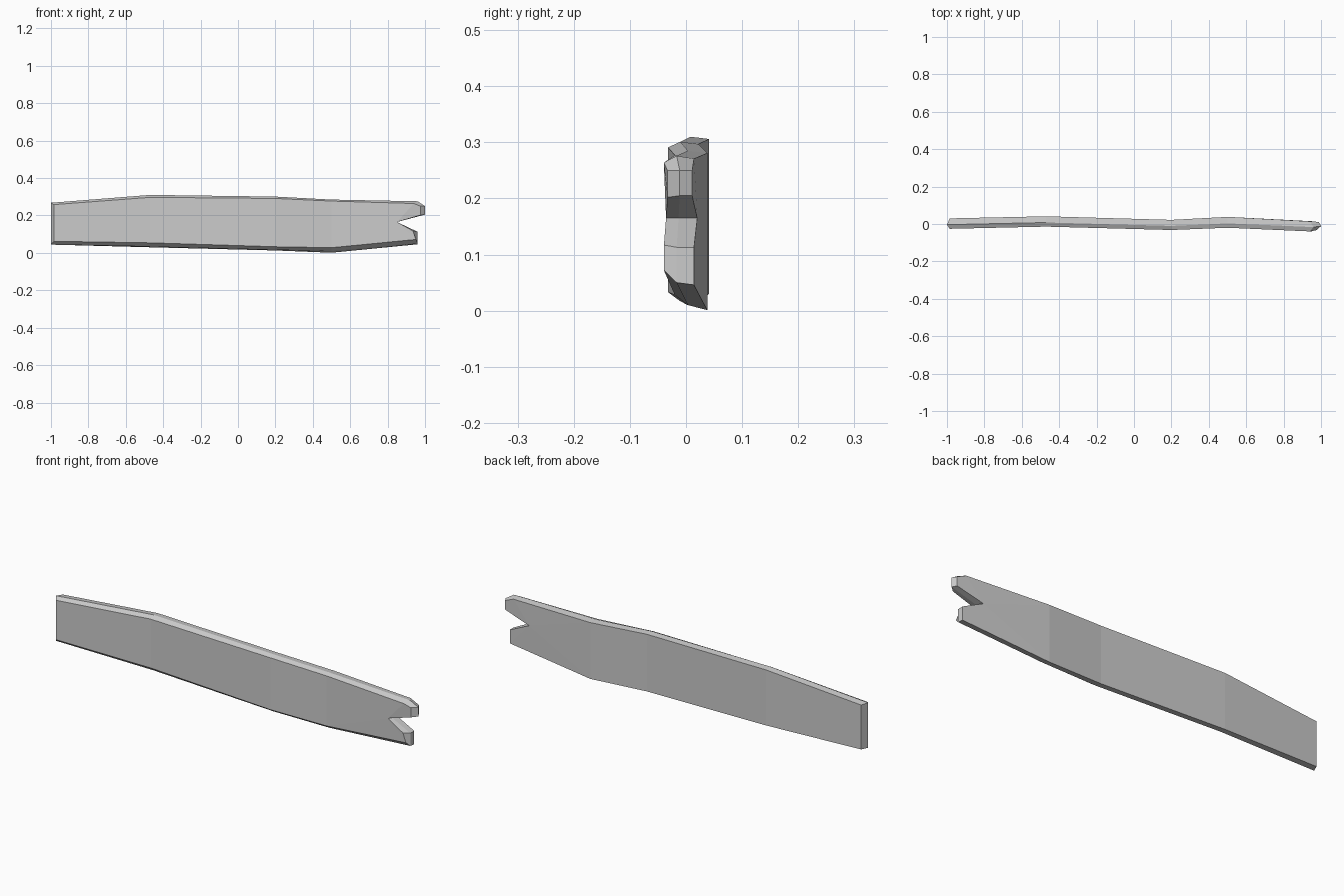
import bpy, bmesh

cube = bpy.data.objects.get("Cube")
if cube:
    bpy.data.objects.remove(cube)

# Silhouette, clockwise from the top left: x, z, front inset (x, z), back inset (x, z)
OUTLINE = [
    (-1.0, .268, .015, -.01, .015, -.003),
    (-.47, .31, 0, -.013, 0, -.004),
    (.2, .301, 0, -.01, 0, -.004),
    (.5, .285, 0, -.008, 0, -.004),
    (.96, .276, -.02, -.012, -.02, -.005),
    (1.0, .25, -.025, 0, -.012, 0),
    (1.0, .205, -.025, -.003, -.012, 0),
    (.85, .165, 0, 0, 0, 0),
    (.96, .113, -.025, .004, 0, 0),
    (.96, .05, -.008, .022, 0, -.004),
    (.5, .01, 0, .018, 0, -.009),
    (.2, .017, 0, .016, 0, -.004),
    (-.47, .034, 0, .02, 0, -.004),
    (-1.0, .044, .015, .018, .015, 0),
]
# Warp of the two broad faces along the length: x, front y, back y
WARP = [(-1, -.026, .03), (-.47, -.014, .041), (.2, -.032, .022),
        (.5, -.02, .038), (.95, -.04, .015), (1, -.026, .011)]


def warp(x):
    for (x0, f0, b0), (x1, f1, b1) in zip(WARP, WARP[1:]):
        if x <= x1:
            t = (x - x0) / (x1 - x0)
            return f0 + t * (f1 - f0), b0 + t * (b1 - b0)
    return WARP[-1][1:]


# Three outline rings: front face, full-width middle, back face
bm = bmesh.new()
front, middle, back = [], [], []
for x, z, fx, fz, bx, bz in OUTLINE:
    yf, yb = warp(x)
    front.append(bm.verts.new((x + fx, warp(x + fx)[0], z + fz)))
    middle.append(bm.verts.new((x, yf + (yb - yf) * .4, z)))
    back.append(bm.verts.new((x + bx, yb, z + bz)))

# Chamfered edge all round
n = len(OUTLINE)
for a, b in ((front, middle), (middle, back)):
    for i in range(n):
        j = (i + 1) % n
        bm.faces.new((a[i], a[j], b[j], b[i]))

# Broad faces: plank length, then the two prongs beside the notch
patches = [(0, 1, 12, 13), (1, 2, 11, 12), (2, 3, 10, 11),
           (3, 7, 10), (3, 4, 7), (4, 5, 6, 7), (7, 8, 9), (7, 9, 10)]
for ring in (front, back):
    for patch in patches:
        bm.faces.new([ring[i] for i in patch])

bmesh.ops.recalc_face_normals(bm, faces=bm.faces)
mesh = bpy.data.meshes.new("plank")
bm.to_mesh(mesh)
bm.free()
plank = bpy.data.objects.new("plank", mesh)
bpy.context.collection.objects.link(plank)

# Plain grey wood
grey = bpy.data.materials.new("plain_grey")
grey.use_nodes = True
color = (.6, .6, .6, 1)
grey.diffuse_color = color
grey.node_tree.nodes["Principled BSDF"].inputs["Base Color"].default_value = color
mesh.materials.append(grey)
